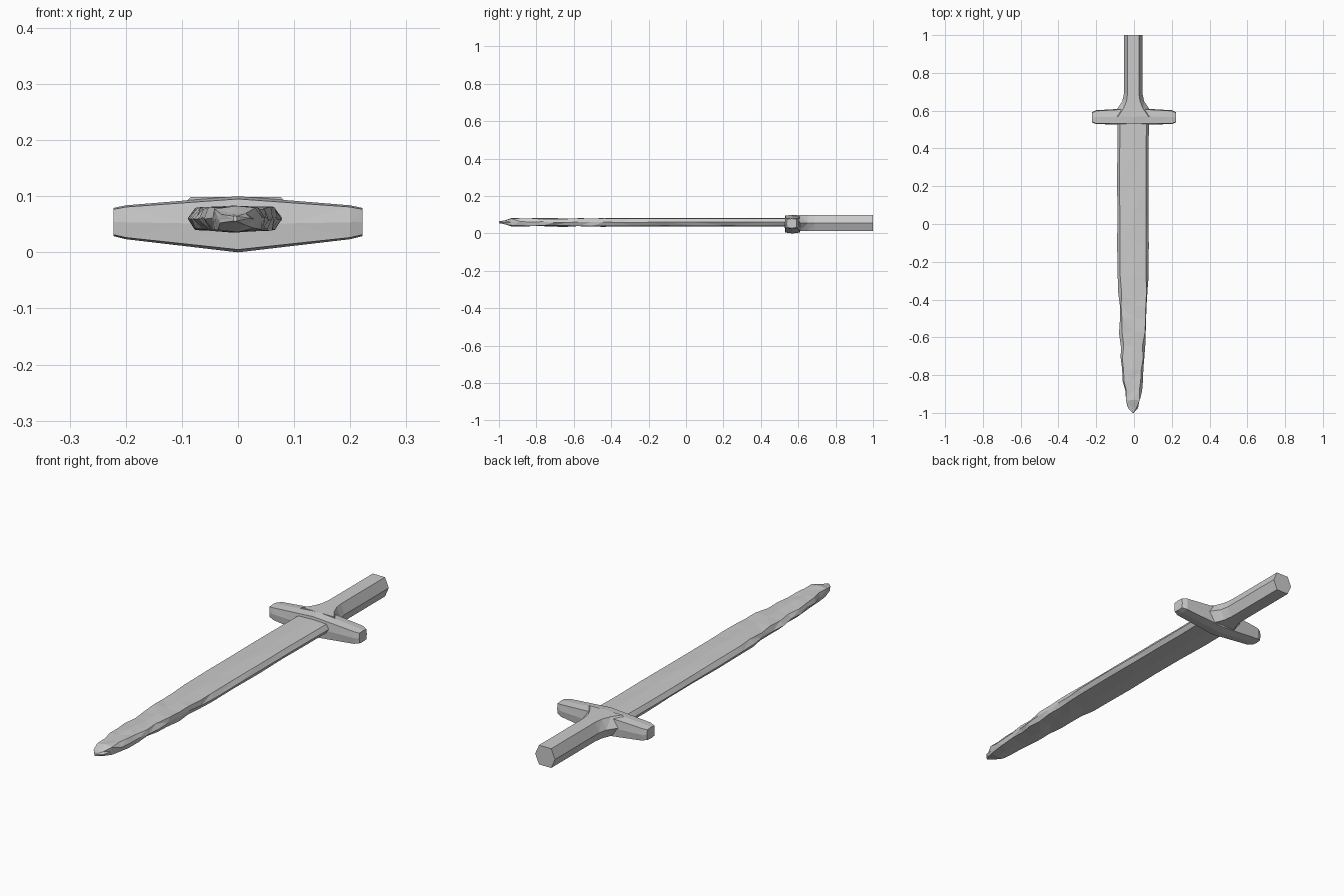
import bpy, bmesh, random
from math import cos, sin, pi, copysign
from mathutils import Vector

random.seed(7)
cube = bpy.data.objects.get("Cube")
if cube:
    bpy.data.objects.remove(cube, do_unlink=True)

stone = bpy.data.materials.new("pale_stone_grey")
stone.use_nodes = True
grey = (0.6, 0.6, 0.6, 1)
stone.diffuse_color = grey
stone.node_tree.nodes["Principled BSDF"].inputs["Base Color"].default_value = grey


def boxy_polygon(sides, squareness):
    """Cross-section with the given number of sides, pushed out toward a box."""
    def push(value):
        return copysign(abs(value) ** squareness, value)

    angles = [2 * pi * i / sides for i in range(sides)]
    points = [(push(cos(a)), push(sin(a))) for a in angles]
    widest = max(abs(u) for u, v in points)
    tallest = max(abs(v) for u, v in points)
    return [(u / widest, v / tallest) for u, v in points]


def loft(name, profile, sections, place, roughness=None):
    """Skin the profile through (station, centre, half_width, middle, half_height)."""
    bm = bmesh.new()
    rings = []
    for station, centre, half_width, middle, half_height in sections:
        ring = []
        for u, v in profile:
            point = place(station, centre + u * half_width, middle + v * half_height)
            if roughness:
                point += roughness(station)
            ring.append(bm.verts.new(point))
        rings.append(ring)
    for ring, following in zip(rings, rings[1:]):
        for i in range(len(profile)):
            bm.faces.new((ring[i - 1], ring[i], following[i], following[i - 1]))
    sides = list(bm.faces)
    bm.faces.new(rings[0])
    bm.faces.new(rings[-1])
    bmesh.ops.triangulate(bm, faces=sides)
    bmesh.ops.recalc_face_normals(bm, faces=bm.faces)
    mesh = bpy.data.meshes.new(name)
    bm.to_mesh(mesh)
    bm.free()
    mesh.materials.append(stone)
    obj = bpy.data.objects.new(name, mesh)
    bpy.context.collection.objects.link(obj)


def along_y(station, across, up):
    return Vector((across, station, up))


def along_x(station, across, up):
    return Vector((station, across, up))


tip, root, butt = -1, 0.56, 1
mid_height = 0.06


# Blade: nearly parallel edges that curve in to a point
def blade_section(y):
    reach = y - tip
    half_width = max(0.003, 0.083 * min(1, reach / 0.75) ** 0.33)
    half_height = min(0.023, 0.005 + reach / 4)
    return y, -0.005, half_width, mid_height, half_height


def chipped(y):
    """Worn edges, rougher toward the point, with the point itself left clean."""
    if y == tip:
        return Vector()
    wear = 0.002 if y > -0.3 else 0.006
    return Vector((random.uniform(-wear, wear),
                   random.uniform(-wear, wear),
                   random.uniform(-wear, wear) / 2))


worn_steps = 12
worn_length = 0.72
worn = [tip + worn_length * (i / worn_steps) ** 1.3 for i in range(worn_steps)]
clean_start = tip + worn_length
clean_steps = 5
clean = [clean_start + (root - clean_start) * i / clean_steps for i in range(clean_steps + 1)]
loft("blade", boxy_polygon(8, 0.5), [blade_section(y) for y in worn + clean], along_y, chipped)


# Guard: bar that is deepest in the middle and bevelled at both ends
def guard_section(x):
    spread = abs(x) / guard_reach
    half_height = 0.05 - 0.022 * spread
    half_width = 0.044 - 0.008 * spread
    if spread == 1:
        half_width -= 0.009
        half_height -= 0.003
    centre = 0.57 - 0.005 * spread
    return x, centre, half_width, 0.05 + 0.004 * spread, half_height


guard_reach = 0.222
half_guard = [0.09, 0.2, guard_reach]
guard_stations = [-x for x in reversed(half_guard)] + [0] + half_guard
loft("guard", boxy_polygon(8, 0.3), [guard_section(x) for x in guard_stations], along_x)


# Grip: faceted bar that flares out into the guard
def grip_section(y):
    flare = max(0, (0.69 - y) / 0.12) ** 2
    return y, -0.004, 0.049 + 0.08 * flare, 0.056, 0.043


grip_stations = [0.57, 0.61, 0.65, 0.69, 0.85, butt]
loft("grip", boxy_polygon(6, 0.7), [grip_section(y) for y in grip_stations], along_y)
